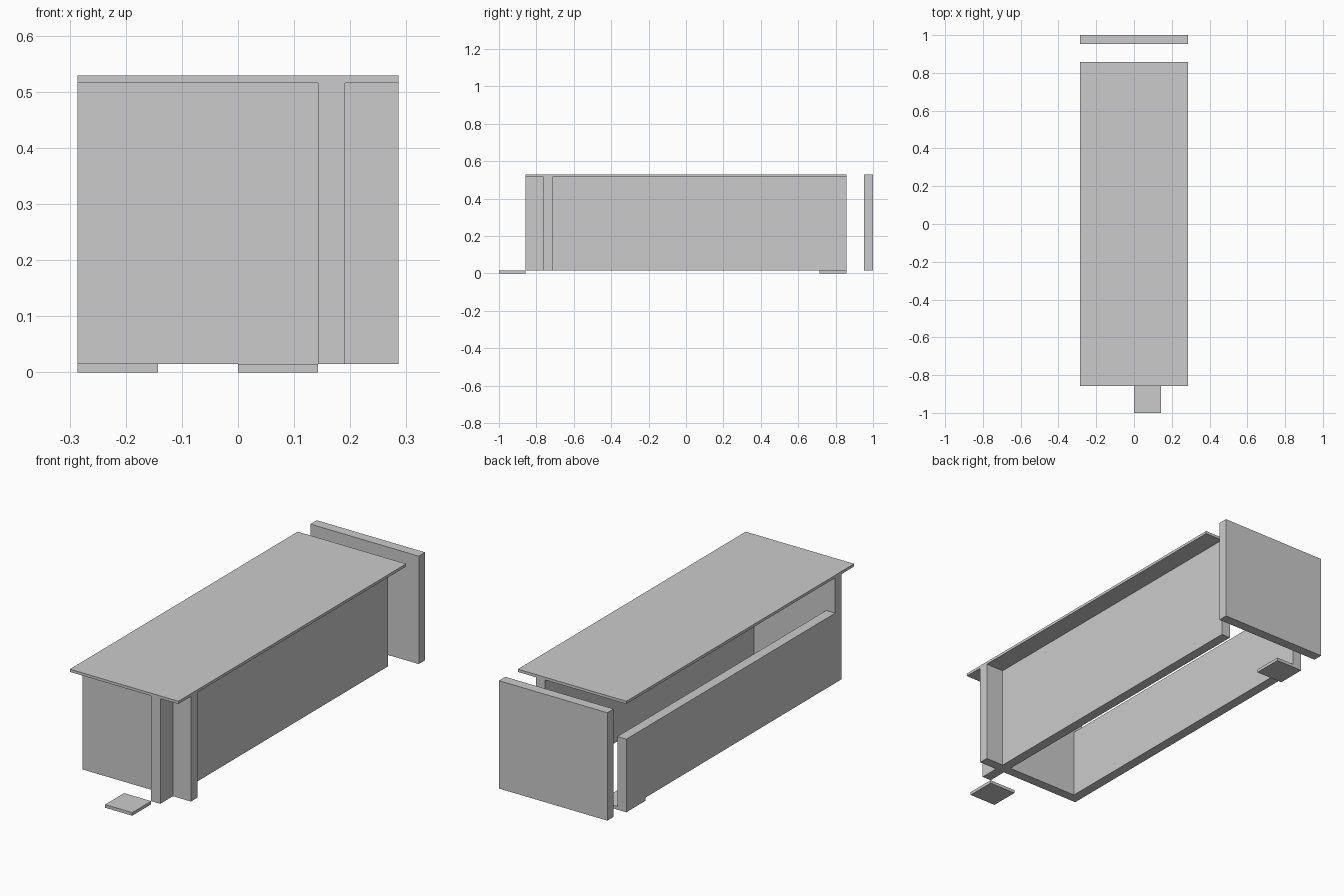
import bpy

if "Cube" in bpy.data.objects:
    bpy.data.objects.remove(bpy.data.objects["Cube"])

U = 1 / 21                      # panel thickness, the module of the layout
BASE, WALL_TOP, TOP = 0.015, 0.516, 0.529


def box(name, x, y, z):
    """Box spanning the given (min, max) ranges."""
    bpy.ops.mesh.primitive_cube_add(size=1, location=[(a + b) / 2 for a, b in (x, y, z)])
    ob = bpy.context.object
    ob.name = name
    ob.scale = [b - a for a, b in (x, y, z)]
    bpy.ops.object.transform_apply(location=False, rotation=False, scale=True)
    return ob


# Roof slab
box("roof_slab", (-6*U, 6*U), (-18*U, 18*U), (WALL_TOP, TOP))

# Full-height walls: front cross wall and long right wall running through it
box("front_wall", (-6*U, 6*U), (-16*U, -15*U), (BASE, WALL_TOP))
box("right_wall", (3*U, 4*U), (-18*U, 18*U), (BASE, WALL_TOP))

# Low left wall, from the front wall to the back edge of the roof
box("low_left_wall", (-6*U, -5*U), (-15*U, 18*U), (BASE, BASE + 7*U))

# Free-standing back screen
box("back_screen", (-6*U, 6*U), (20*U, 21*U), (BASE, TOP))

# Paving slabs on the ground
for name, x, y in (("front_paver", 0, -21*U), ("back_paver", -6*U, 15*U)):
    box(name, (x, x + 3*U), (y, y + 3*U), (0, BASE))
